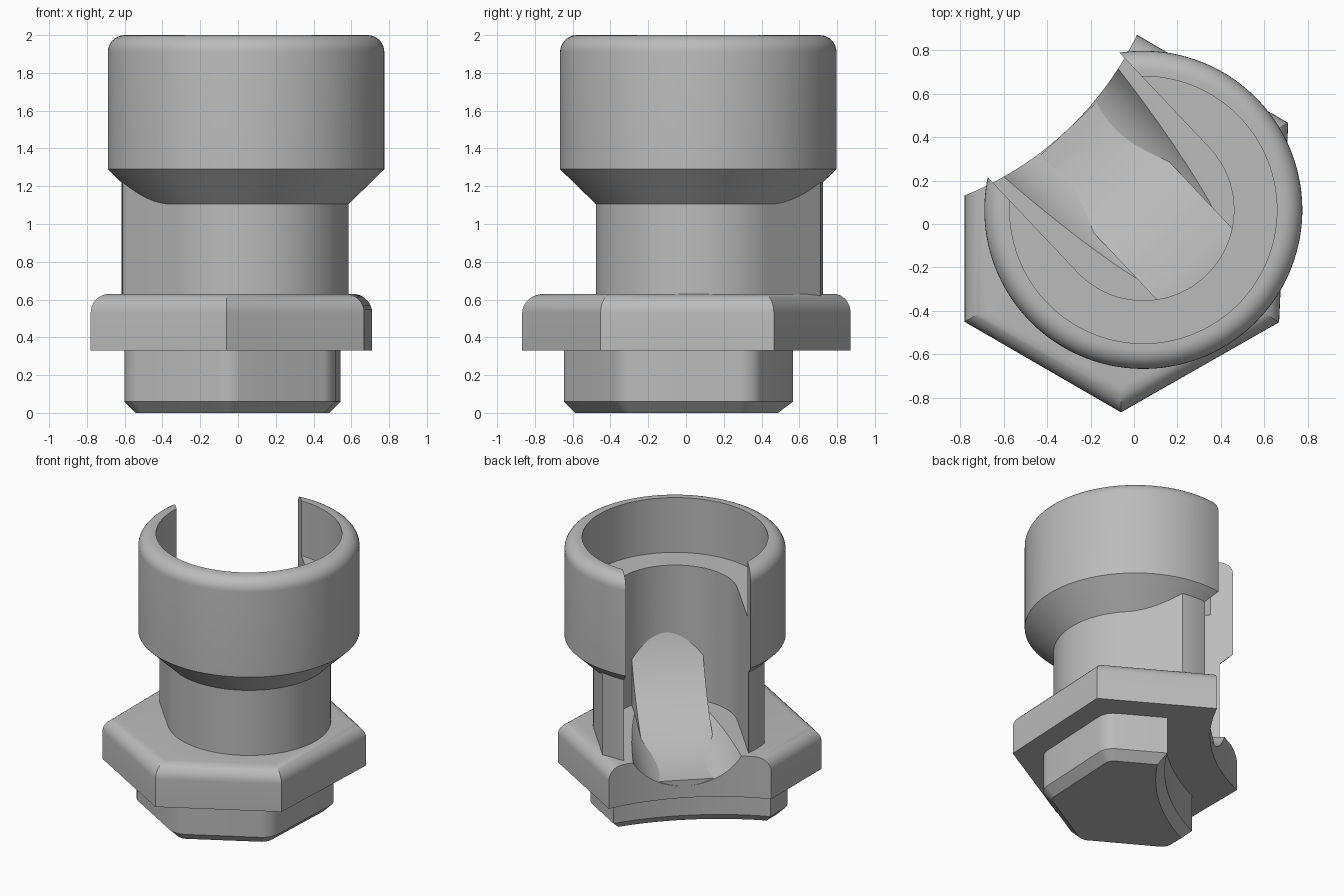
import bpy, bmesh, math
from mathutils import Matrix, Vector

if "Cube" in bpy.data.objects:
    bpy.data.objects.remove(bpy.data.objects["Cube"], do_unlink=True)

grey = bpy.data.materials.new("plain_grey")
grey.use_nodes = True
grey.diffuse_color = (0.5, 0.5, 0.5, 1)
grey.node_tree.nodes["Principled BSDF"].inputs["Base Color"].default_value = (0.5, 0.5, 0.5, 1)

# Cup axis; local +x points out of the side opening
FRAME = Matrix.Translation((0.043, 0.065, 0)) @ Matrix.Rotation(math.radians(133.4), 4, 'Z')
CUP_R, BORE_R, SLOT_R, COLUMN_R, ARM_R = 0.732, 0.615, 0.417, 0.542, 0.66
FLOOR = 0.63


def finish(bm, name, matrix=Matrix()):
    bmesh.ops.recalc_face_normals(bm, faces=bm.faces)
    mesh = bpy.data.meshes.new(name)
    bm.to_mesh(mesh)
    bm.free()
    mesh.transform(matrix)
    mesh.materials.append(grey)
    ob = bpy.data.objects.new(name, mesh)
    bpy.context.collection.objects.link(ob)
    return ob


def prism(points, z0, z1):
    bm = bmesh.new()
    face = bm.faces.new([bm.verts.new((x, y, z0)) for x, y in points])
    top = bmesh.ops.extrude_face_region(bm, geom=[face])["geom"]
    bmesh.ops.translate(bm, vec=(0, 0, z1 - z0),
                        verts=[v for v in top if isinstance(v, bmesh.types.BMVert)])
    return bm


def lathe(profile, steps=128):
    bm = bmesh.new()
    verts = [bm.verts.new((r, 0, z)) for r, z in profile]
    edges = [bm.edges.new(pair) for pair in zip(verts, verts[1:])]
    bmesh.ops.spin(bm, geom=verts + edges, cent=(0, 0, 0), axis=(0, 0, 1),
                   angle=math.tau, steps=steps)
    bmesh.ops.remove_doubles(bm, verts=bm.verts, dist=1e-5)
    return bm


def arc(r, a0, a1, n, cx=0, cy=0):
    return [(cx + r * math.cos(a0 + (a1 - a0) * i / n),
             cy + r * math.sin(a0 + (a1 - a0) * i / n)) for i in range(n + 1)]


def bevel(bm, test, width, segments):
    bm.edges.ensure_lookup_table()
    picked = [e for e in bm.edges if test(*(v.co.z for v in e.verts))]
    bmesh.ops.bevel(bm, geom=picked, offset=width, segments=segments,
                    profile=0.5, affect='EDGES', clamp_overlap=True)


def cut(ob, *cutters):
    bpy.context.view_layer.objects.active = ob
    for cutter in cutters:
        mod = ob.modifiers.new("cut", 'BOOLEAN')
        mod.operation, mod.solver, mod.object = 'DIFFERENCE', 'EXACT', cutter
        bpy.ops.object.modifier_apply(modifier=mod.name)


# Cutters: side slot, large round relief, tilted round groove
slot_outline = arc(SLOT_R, math.pi / 2, 1.5 * math.pi, 48) + [(1.2, -SLOT_R), (1.2, SLOT_R)]
slot = finish(prism(slot_outline, 0.5, 2.3), "slot_cutter", FRAME)

relief_profile = [(0, -0.1), (1.96, -0.1), (1.8, 0.06), (1.8, 0.33), (1.5, 0.33), (1.5, 0.8), (0, 0.8)]
relief = finish(lathe(relief_profile, 256), "relief_cutter",
                FRAME @ Matrix.Translation((2.008, 0, 0)))

start, end = Vector((-0.27, 0, 0.98)), Vector((0.9, 0, 0.76))
bm = bmesh.new()
bmesh.ops.create_cone(bm, cap_ends=True, segments=96, radius1=0.41, radius2=0.41,
                      depth=(end - start).length)
turn = (end - start).to_track_quat('Z', 'Y').to_matrix().to_4x4()
groove = finish(bm, "groove_cutter", FRAME @ Matrix.Translation((start + end) / 2) @ turn)

# Cup with rounded rim, flat inner floor and conical underside
fillet = 0.09
rim = arc(fillet, 0, math.pi / 2, 8, CUP_R - fillet, 2 - fillet)
cup_profile = [(0, 1.105), (COLUMN_R, 1.105), (CUP_R, 1.29)] + rim + [(BORE_R, 2), (BORE_R, 1.6), (0, 1.6)]
cup = finish(lathe(cup_profile), "cup", FRAME)
cut(cup, slot)

# Column with straight arms ending on a rounded front
outer, inner = math.asin(COLUMN_R / ARM_R), math.asin(SLOT_R * 0.9 / ARM_R)
outline = arc(COLUMN_R, math.pi / 2, 1.5 * math.pi, 64)
outline += arc(ARM_R, -outer, -inner, 8) + arc(ARM_R, inner, outer, 8)
column = finish(prism(outline, 0.6, 1.3), "column", FRAME)
cut(column, slot)
# Slot wall continuing up to the cup floor
lining = finish(prism(arc(COLUMN_R - 0.02, 0, math.tau * 63 / 64, 63), 1.25, 1.5), "slot_lining", FRAME)
cut(lining, slot)

# Six-sided flange with rounded upper edge
hexagon = [(-0.06, -0.867), (0.668, -0.452), (0.71, 0.465),
           (-0.06, 0.914), (-0.78, 0.46), (-0.78, -0.45)]
bm = prism(hexagon, 0.33, FLOOR)
bevel(bm, lambda a, b: min(a, b) > FLOOR - 0.01, 0.1, 8)
flange = finish(bm, "flange")
cut(flange, relief, groove)

# Smaller six-sided foot with softened corners and chamfered bottom
bm = prism([(x * 0.77, y * 0.77) for x, y in hexagon], 0, 0.34)
bevel(bm, lambda a, b: abs(a - b) > 0.1, 0.07, 6)
bevel(bm, lambda a, b: max(a, b) < 0.01, 0.06, 1)
foot = finish(bm, "foot")
cut(foot, relief)

# Curved ramp climbing the back of the slot
R, a0, a1 = 1.065, math.radians(3), math.radians(68)
ramp_curve = [(0.508 - R * (math.sin(a) - math.sin(a0)), 0.46 + R * (math.cos(a0) - math.cos(a)))
              for a in (a0 + (a1 - a0) * i / 24 for i in range(25))]
ramp_outline = ramp_curve + [(ramp_curve[-1][0], 0.4), (0.508, 0.4)]
upright = Matrix.Rotation(math.pi / 2, 4, 'X')
ramp = finish(prism(ramp_outline, -0.239, 0.239), "ramp", FRAME @ upright)

for helper in (slot, relief, groove):
    bpy.data.objects.remove(helper, do_unlink=True)

# Smooth rounded faces, keep corners crisp
bpy.ops.object.select_all(action='DESELECT')
for ob in (cup, column, lining, flange, foot, ramp):
    ob.select_set(True)
bpy.context.view_layer.objects.active = cup
bpy.ops.object.shade_smooth_by_angle(angle=math.radians(25))
